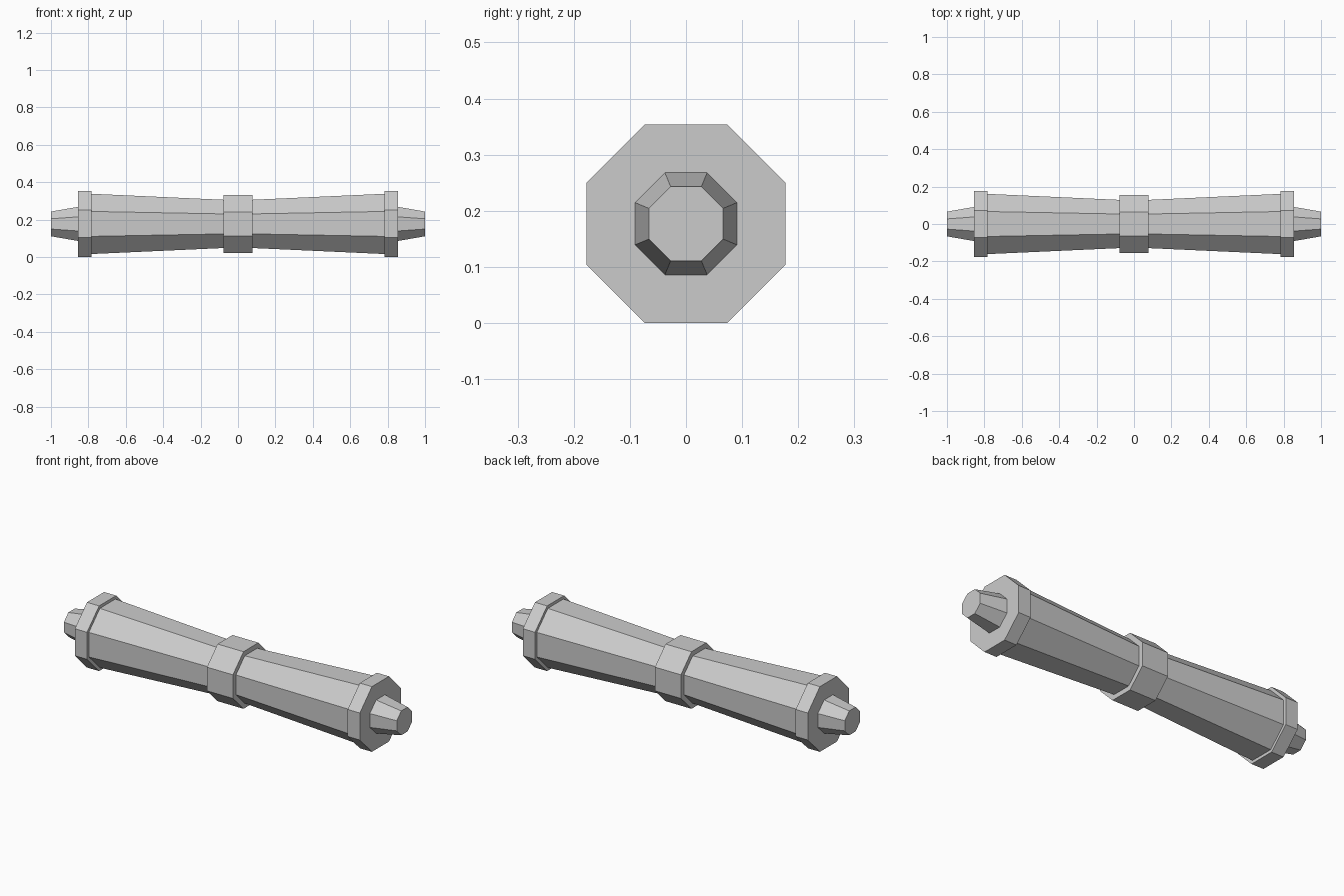
import bpy, bmesh
from math import cos, sin, pi

if "Cube" in bpy.data.objects:
    bpy.data.objects.remove(bpy.data.objects["Cube"])

SIDES = 8
AXIS_Z = 0.177


def prism(name, x0, r0, x1, r1, cap_start=True, cap_end=True):
    """Octagonal section along x; r is the distance from axis to flat."""
    bm = bmesh.new()
    rings = []
    for x, r in ((x0, r0), (x1, r1)):
        c = r / cos(pi / SIDES)
        angles = [(i + 0.5) * 2 * pi / SIDES for i in range(SIDES)]
        rings.append([bm.verts.new((x, c * cos(a), c * sin(a))) for a in angles])
    for i in range(SIDES):
        j = (i + 1) % SIDES
        bm.faces.new((rings[0][i], rings[0][j], rings[1][j], rings[1][i]))
    if cap_start:
        bm.faces.new(rings[0])
    if cap_end:
        bm.faces.new(rings[1])
    bmesh.ops.recalc_face_normals(bm, faces=bm.faces)
    # Open tubes need their normals checked against the axis
    side = next(f for f in bm.faces if len(f.verts) == 4)
    mid = side.calc_center_median()
    if side.normal.y * mid.y + side.normal.z * mid.z < 0:
        bmesh.ops.reverse_faces(bm, faces=bm.faces)
    mesh = bpy.data.meshes.new(name)
    bm.to_mesh(mesh)
    bm.free()
    obj = bpy.data.objects.new(name, mesh)
    obj.location.z = AXIS_Z
    bpy.context.collection.objects.link(obj)
    return obj


# Central band
prism("center_band", -0.078, 0.155, 0.078, 0.155)

for s, label in ((-1, "left"), (1, "right")):
    # Flared body half, end collar and tapered tip
    prism(label + "_body", s * 0.078, 0.129, s * 0.783, 0.161, False, False)
    prism(label + "_collar", s * 0.783, 0.177, s * 0.856, 0.177)
    prism(label + "_tip", s * 0.856, 0.091, s * 1.0, 0.066, False, True)
